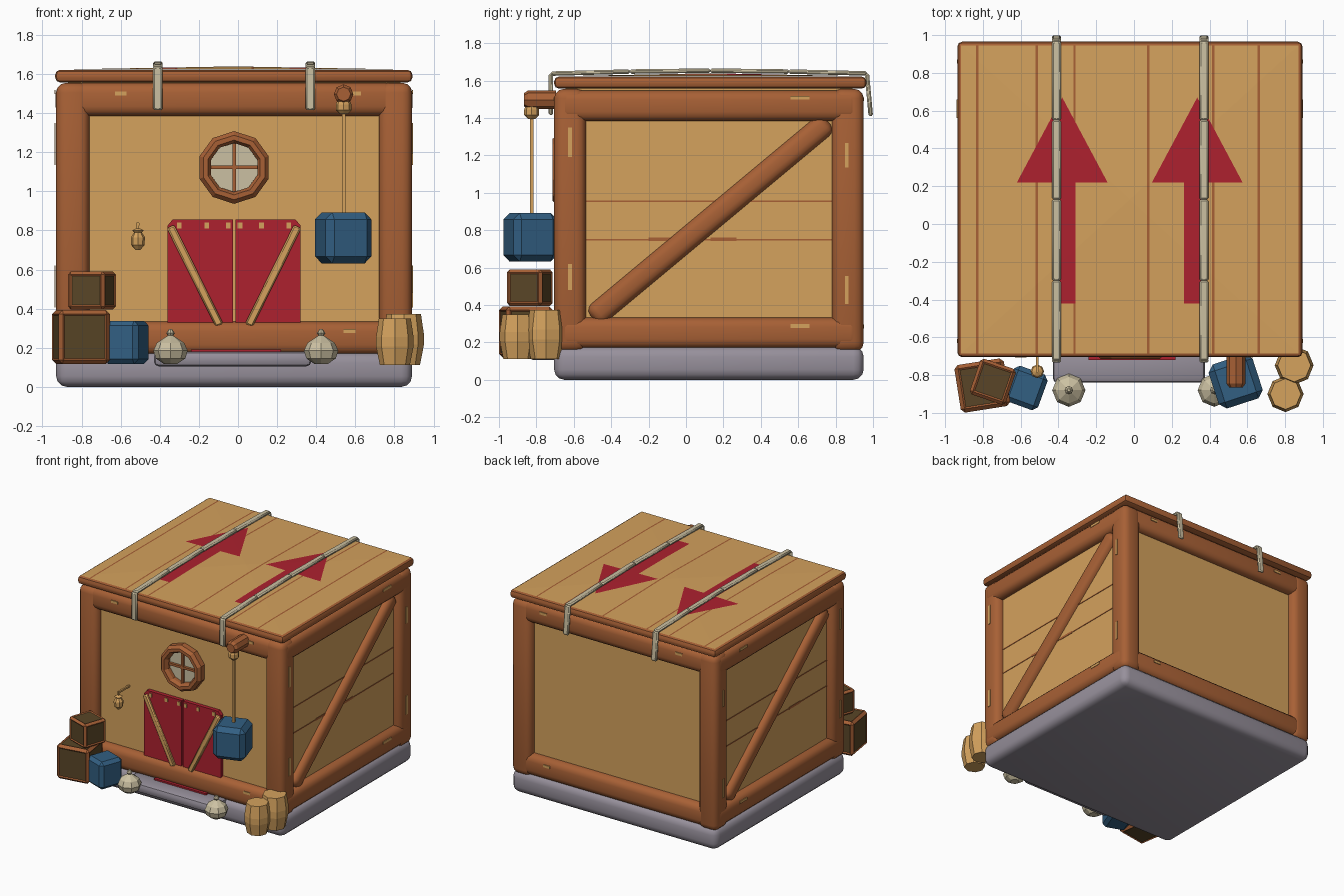
import bpy, bmesh, math
from mathutils import Matrix, Vector

if "Cube" in bpy.data.objects:
    bpy.data.objects.remove(bpy.data.objects["Cube"])


def material(name, rgb):
    m = bpy.data.materials.new(name)
    m.diffuse_color = (*rgb, 1)
    m.use_nodes = True
    m.node_tree.nodes["Principled BSDF"].inputs["Base Color"].default_value = m.diffuse_color
    return m


TAN = material("tan wood", (0.66, 0.36, 0.11))
BROWN = material("brown timber", (0.39, 0.118, 0.036))
RED = material("red paint", (0.42, 0.015, 0.028))
GRAY = material("gray stone", (0.31, 0.28, 0.33))
BLUE = material("blue crate", (0.032, 0.115, 0.225))
OLIVE = material("dark olive", (0.10, 0.06, 0.02))
CREAM = material("cream", (0.60, 0.53, 0.36))
smooth = []


def finish(bm, name, mats, is_smooth=False):
    bmesh.ops.recalc_face_normals(bm, faces=bm.faces)
    me = bpy.data.meshes.new(name)
    bm.to_mesh(me)
    bm.free()
    for m in mats:
        me.materials.append(m)
    ob = bpy.data.objects.new(name, me)
    bpy.context.collection.objects.link(ob)
    if is_smooth:
        smooth.append(ob)
    return ob


def block(name, mat, lo, hi, bevel=0.0, segs=2):
    """Axis-aligned box, optionally with rounded edges."""
    lo, hi = Vector(lo), Vector(hi)
    bm = bmesh.new()
    bmesh.ops.create_cube(bm, size=1, matrix=Matrix.Translation((lo + hi) / 2) @ Matrix.Diagonal((*(hi - lo), 1)))
    if bevel:
        bmesh.ops.bevel(bm, geom=bm.edges[:], offset=bevel, segments=segs, profile=0.5, affect='EDGES')
    return finish(bm, name, [mat], bevel > 0)


def beam(name, mat, p, q, a, b, bevel=0.0, segs=3):
    """Bar from p to q, with cross-section a by b."""
    p, q = Vector(p), Vector(q)
    d = (q - p).normalized()
    ref = Vector((0, 1, 0)) if abs(d.x) > 0.95 else Vector((1, 0, 0))
    u = (ref - d * ref.dot(d)).normalized()
    rot = Matrix((u, d.cross(u), d)).transposed().to_4x4()
    bm = bmesh.new()
    bmesh.ops.create_cube(bm, size=1)
    bmesh.ops.scale(bm, vec=(a, b, (q - p).length), verts=bm.verts)
    if bevel:
        bmesh.ops.bevel(bm, geom=bm.edges[:], offset=bevel, segments=segs, profile=0.5, affect='EDGES')
    bm.transform(Matrix.Translation((p + q) / 2) @ rot)
    return finish(bm, name, [mat], bevel > 0)


def lathe(name, mat, profile, n, loc, facing_front=False):
    """Revolved (radius, height) profile with n sides."""
    bm = bmesh.new()
    rings = [[bm.verts.new((r * math.cos(math.pi / 2 + k * math.tau / n), r * math.sin(math.pi / 2 + k * math.tau / n), z))
              for k in range(n)] for r, z in profile]
    for s, t in zip(rings, rings[1:]):
        for k in range(n):
            bm.faces.new((s[k], s[(k + 1) % n], t[(k + 1) % n], t[k]))
    bm.faces.new(rings[0])
    bm.faces.new(rings[-1])
    rot = Matrix.Rotation(math.pi / 2, 4, 'X') if facing_front else Matrix()
    bm.transform(Matrix.Translation(loc) @ rot)
    return finish(bm, name, [mat])


def crate(name, mats, loc, size, turn, bevel):
    """Chamfered turned crate; a second material gives it inset panels."""
    bm = bmesh.new()
    bmesh.ops.create_cube(bm, size=1)
    bmesh.ops.scale(bm, vec=size, verts=bm.verts)
    bmesh.ops.bevel(bm, geom=bm.edges[:], offset=bevel, segments=1, affect='EDGES')
    if len(mats) > 1:
        big = [f for f in bm.faces if f.calc_area() > 0.3 * size[0] * size[2]]
        bmesh.ops.inset_individual(bm, faces=big, thickness=0.012, depth=-0.006)
        for f in big:
            f.material_index = 1
    bm.transform(Matrix.Translation(loc) @ Matrix.Rotation(math.radians(turn), 4, 'Z'))
    return finish(bm, name, mats)


# Stone base, step and cabin body
X0, X1, Y0, Y1, T = -0.93, 0.89, -0.705, 0.95, 0.17
block("stone_base", GRAY, (X0, Y0, 0), (X1, Y1, 0.178), 0.055, 3)
block("door_step", GRAY, (-0.43, -0.84, 0.105), (0.375, -0.66, 0.18), 0.025)
block("door_mat", RED, (-0.24, -0.72, 0.178), (0.22, -0.69, 0.192))
W = ((-0.87, -0.645, 0.15), (0.83, 0.89, 1.57))
block("walls", TAN, *W)

# Corner posts and rails
h = T / 2
for sx, x in (("left", X0 + h), ("right", X1 - h)):
    for sy, y in (("front", Y0 + h), ("back", Y1 - h)):
        beam(f"{sx}_{sy}_post", BROWN, (x, y, 0.15), (x, y, 1.555), T, T, 0.05)
    for s, z in (("lower", 0.25), ("upper", 1.465)):
        o = 0.008 if x > 0 else -0.008
        beam(f"{sx}_{s}_rail", BROWN, (x + o, Y0 + 0.02, z), (x + o, Y1 - 0.02, z), T - 0.01, T - 0.005, 0.05)
for sy, y in (("front", Y0 + h), ("back", Y1 - h)):
    for s, z in (("lower", 0.25), ("upper", 1.47)):
        beam(f"{sy}_{s}_rail", BROWN, (X0 + 0.09, y, z), (X1 - 0.09, y, z), T - 0.005, T, 0.05)

# Diagonal braces and plank seams on both sides
beam("right_brace", BROWN, (0.815, -0.50, 0.33), (0.815, 0.76, 1.38), 0.12, 0.125, 0.045)
beam("left_brace", BROWN, (-0.855, 0.75, 0.33), (-0.855, -0.51, 1.38), 0.12, 0.125, 0.045)
for s, x in (("right", W[1][0]), ("left", W[0][0])):
    for z in (0.75, 0.955):
        block(f"{s}_seam", BROWN, (x - 0.003, -0.55, z - 0.004), (x + 0.003, 0.8, z + 0.004))
    for y in (-0.13, 0.2):
        block(f"{s}_gouge", BROWN, (x - 0.003, y - 0.07, 0.742), (x + 0.003, y + 0.07, 0.76))

# Worn chips on the timber
for sx, x in (("right", X1), ("left", X0)):
    for y, z, w, t in ((0.61, 1.508, 0.1, 0.02), (0.61, 0.288, 0.1, 0.02), (-0.62, 1.27, 0.02, 0.16), (-0.62, 0.55, 0.02, 0.14),
                       (0.86, 1.2, 0.02, 0.13), (0.86, 0.48, 0.02, 0.15)):
        e = 0.004 if w < t else 0.005
        k = e if x > 0 else -e
        block(f"{sx}_chip", TAN, (x + k - 0.004, y - w / 2, z - t / 2), (x + k + 0.001, y + w / 2, z + t / 2))
for sy, y in (("front", Y0), ("back", Y1)):
    for x, z in ((0.57, 0.285), (0.6, 1.5), (-0.6, 1.5)):
        block(f"{sy}_chip", TAN, (x - 0.03, y - 0.003, z - 0.01), (x + 0.03, y + 0.003, z + 0.01))

# Roof slab and slightly raised lid with painted arrows and seams
block("roof_slab", BROWN, (-0.935, -0.705, 1.557), (0.892, 0.965, 1.621), 0.025)
CX, CY, HX, HY = -0.022, 0.13, 0.893, 0.815
SEAMS = (-0.83, -0.515, -0.315, 0.075, 0.42, 0.66)
ARROWS = ((-0.38, -0.365), (0.335, 0.318))
SLOPE = 0.45 / 0.24


def in_arrow(x, y):
    return any((abs(x - s) < 0.054 and -0.42 < y < 0.23) or 0.22 < y < 0.67 - SLOPE * abs(x - c) for c, s in ARROWS)


bm = bmesh.new()
bmesh.ops.create_grid(bm, x_segments=1, y_segments=1, size=1,
                      matrix=Matrix.Translation((CX, CY, 0)) @ Matrix.Diagonal((HX, HY, 1, 1)))
cuts = [((CX, CY), (HY, HX)), ((CX, CY), (HY, -HX)), ((0, 0.22), (0, 1)), ((0, -0.42), (0, 1))]
cuts += [((s + k, 0), (1, 0)) for s in SEAMS for k in (-0.006, 0.006)]
for c, s in ARROWS:
    cuts += [((s - 0.054, 0), (1, 0)), ((s + 0.054, 0), (1, 0)), ((c, 0.67), (SLOPE, 1)), ((c, 0.67), (-SLOPE, 1))]
for co, no in cuts:
    bmesh.ops.bisect_plane(bm, geom=bm.verts[:] + bm.edges[:] + bm.faces[:], dist=1e-5,
                           plane_co=(*co, 0), plane_no=Vector((*no, 0)).normalized())
for f in bm.faces:
    c = f.calc_center_median()
    f.material_index = 2 if in_arrow(c.x, c.y) else 1 if any(abs(c.x - s) < 0.006 for s in SEAMS) else 0
for v in bm.verts:
    u = max(abs((v.co.x - CX) / HX), abs((v.co.y - CY) / HY))
    v.co.z = 1.623 + 0.016 * (1 - u)
bmesh.ops.triangulate(bm, faces=bm.faces)
finish(bm, "roof_lid", [TAN, BROWN, RED])

# Two straps over the roof
path = ((-0.722, 1.415), (-0.722, 1.637), (-0.3, 1.648), (0.13, 1.653), (0.55, 1.648), (0.967, 1.638), (0.988, 1.41))
for x in (-0.41, 0.37):
    for p, q in zip(path, path[1:]):
        beam("roof_strap", CREAM, (x, *p), (x, *q), 0.048, 0.024, 0.008, 1)

# Double doors with braces and nails
DX = -0.02
for s, m in (("left", -1), ("right", 1)):
    pts = [(0.006, 0.30), (0.34, 0.30), (0.34, 0.825), (0.315, 0.855), (0.006, 0.855)]
    bm = bmesh.new()
    f = bm.faces.new([bm.verts.new((DX + m * x, -0.64, z)) for x, z in pts])
    new = bmesh.ops.extrude_face_region(bm, geom=[f])["geom"]
    bmesh.ops.translate(bm, vec=(0, -0.035, 0), verts=[v for v in new if isinstance(v, bmesh.types.BMVert)])
    finish(bm, f"{s}_door", [RED])
    beam(f"{s}_door_brace", TAN, (DX + m * 0.325, -0.68, 0.82), (DX + m * 0.075, -0.68, 0.315), 0.042, 0.03, 0.008, 1)
    for x in (0.03, 0.14, 0.28):
        block(f"{s}_door_nail", TAN, (DX + m * x - 0.012, -0.681, 0.81), (DX + m * x + 0.012, -0.672, 0.84))

# Round window
C = (DX, -0.64, 1.122)
lathe("window_frame", BROWN, [(0.186, 0), (0.186, 0.05), (0.165, 0.075), (0.14, 0.075), (0.125, 0.05), (0.125, 0)], 10, C, True)
lathe("window_pane", CREAM, [(0.128, 0), (0.128, 0.02)], 10, C, True)
block("window_bar_upright", BROWN, (DX - 0.009, -0.68, 1.0), (DX + 0.009, -0.65, 1.245))
block("window_bar_level", BROWN, (DX - 0.125, -0.68, 1.113), (DX + 0.125, -0.65, 1.131))

# Small hanging bell
lathe("bell", TAN, [(0.012, 0.70), (0.034, 0.725), (0.036, 0.765), (0.02, 0.79), (0.03, 0.8), (0.01, 0.81)], 8, (-0.512, -0.78, 0))
beam("bell_hook", TAN, (-0.512, -0.78, 0.80), (-0.512, -0.78, 0.84), 0.012, 0.012)
beam("bell_arm", TAN, (-0.512, -0.785, 0.832), (-0.512, -0.64, 0.832), 0.014, 0.014)

# Hoist arm with hanging crate
lathe("hoist_arm", BROWN, [(0.05, 0), (0.05, 0.15), (0.036, 0.17)], 8, (0.54, -0.695, 1.497), True)
lathe("hoist_knob", TAN, [(0.02, 1.395), (0.04, 1.415), (0.04, 1.445), (0.028, 1.475)], 8, (0.54, -0.825, 0))
beam("hoist_rope", TAN, (0.54, -0.825, 0.88), (0.54, -0.825, 1.42), 0.017, 0.017)
crate("hanging_crate", [BLUE], (0.538, -0.833, 0.762), (0.245, 0.245, 0.26), 18, 0.035)

# Stacked crates at the left
crate("large_crate", [BROWN, OLIVE], (-0.803, -0.855, 0.255), (0.265, 0.255, 0.275), 9, 0.02)
crate("small_crate", [BROWN, OLIVE], (-0.747, -0.835, 0.493), (0.2, 0.2, 0.196), -19, 0.016)
crate("blue_crate", [BLUE], (-0.572, -0.868, 0.228), (0.19, 0.2, 0.22), -20, 0.025)

# Barrels at the right and gourds by the step
for n, (x, y), r, top in (("back_barrel", (0.848, -0.748), 0.103, 0.372), ("front_barrel", (0.802, -0.9), 0.096, 0.35)):
    z0, z1 = 0.112, top
    lathe(n, TAN, [(r * 0.8, z0), (r, z0 * 0.6 + z1 * 0.4), (r, z0 * 0.4 + z1 * 0.6), (r * 0.85, z1)], 8, (x, y, 0))
for n, x in (("left_gourd", -0.345), ("right_gourd", 0.425)):
    lathe(n, CREAM, [(0.035, 0.118), (0.075, 0.145), (0.088, 0.185), (0.07, 0.225), (0.03, 0.252), (0.014, 0.262),
                     (0.022, 0.275), (0.008, 0.295)], 8, (x, -0.88, 0))

# Smooth shading on rounded timber and stone
for ob in smooth:
    ob.select_set(True)
bpy.context.view_layer.objects.active = smooth[0]
bpy.ops.object.shade_smooth_by_angle(angle=math.radians(40))
